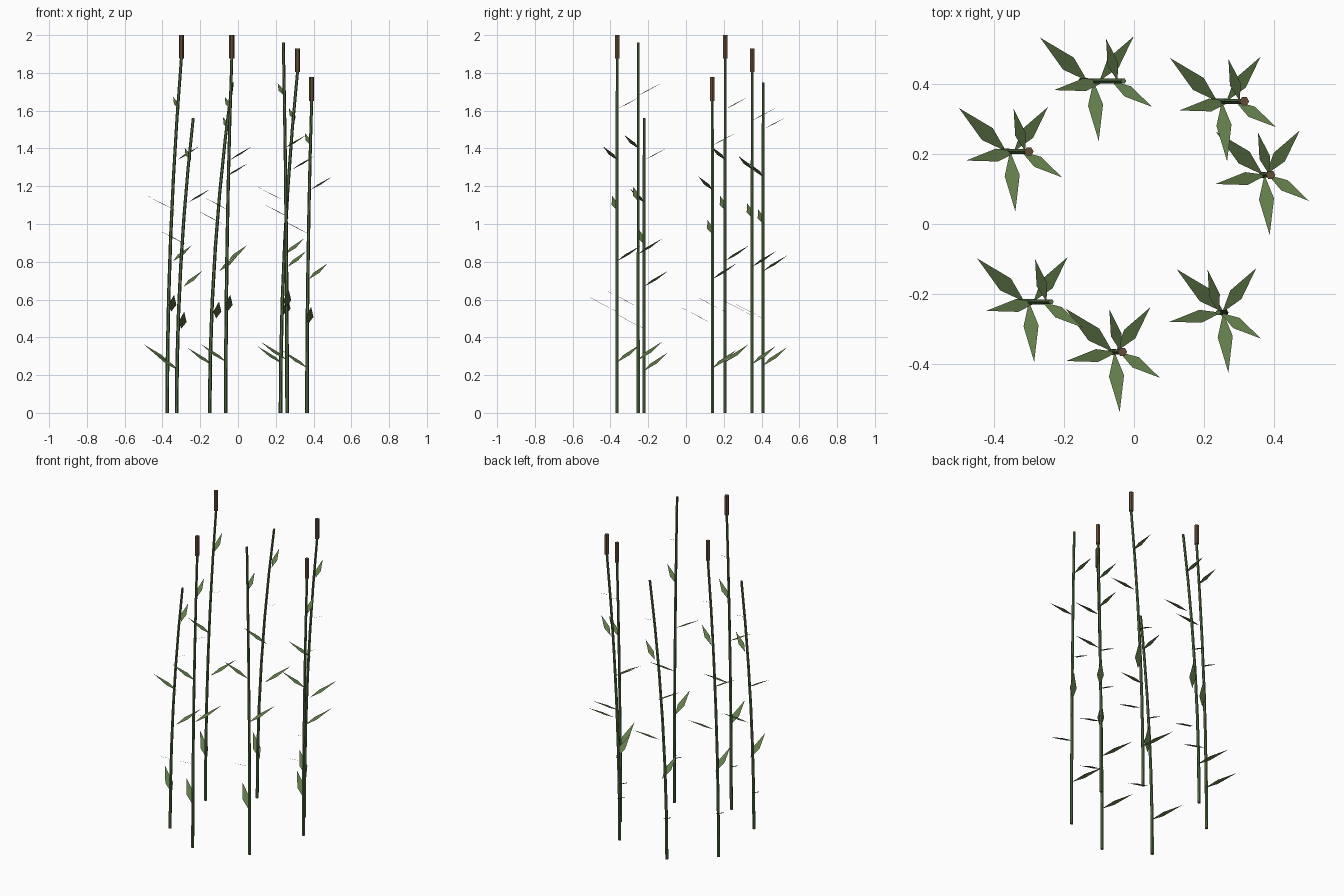
import bpy, bmesh, math
from mathutils import Vector

cube = bpy.data.objects.get("Cube")
if cube:
    bpy.data.objects.remove(cube, do_unlink=True)


def make_material(name, rgb):
    mat = bpy.data.materials.new(name)
    mat.use_nodes = True
    mat.diffuse_color = (*rgb, 1)
    mat.node_tree.nodes["Principled BSDF"].inputs["Base Color"].default_value = (*rgb, 1)
    return mat


STEM = make_material("stem green", (0.09, 0.16, 0.06))
LEAF = make_material("leaf green", (0.12, 0.195, 0.067))
HEAD = make_material("seed head brown", (0.125, 0.075, 0.04))

SIDES = 6
SEGMENTS = 6
LEAVES = 6
GOLDEN_ANGLE = math.pi * (3 - math.sqrt(5))
HEAD_HEIGHT = 0.125


def make_object(name, bm, mat):
    mesh = bpy.data.meshes.new(name)
    bm.to_mesh(mesh)
    bm.free()
    mesh.materials.append(mat)
    obj = bpy.data.objects.new(name, mesh)
    bpy.context.collection.objects.link(obj)
    return obj


def tube(name, centres, radii, mat):
    """Capped tube through level rings."""
    bm = bmesh.new()
    rings = []
    for centre, r in zip(centres, radii):
        angles = [2 * math.pi * i / SIDES for i in range(SIDES)]
        rings.append([bm.verts.new(centre + Vector((r * math.cos(a), r * math.sin(a), 0)))
                      for a in angles])
    for low, high in zip(rings, rings[1:]):
        for i in range(SIDES):
            j = (i + 1) % SIDES
            bm.faces.new((low[i], low[j], high[j], high[i]))
    bm.faces.new(rings[0][::-1])
    bm.faces.new(rings[-1])
    return make_object(name, bm, mat)


def add_leaf(bm, root, angle, length):
    """Flat kite-shaped blade rising outward."""
    along = Vector((math.cos(angle), math.sin(angle), 0.52)) * length
    across = Vector((-math.sin(angle), math.cos(angle), 0)) * length * 0.125
    middle = root + along * 0.4
    corners = (root, middle - across, root + along, middle + across)
    bm.faces.new([bm.verts.new(c) for c in corners])


def reed(number, base_x, y, top_x, height, has_head):
    base = Vector((base_x, y, 0))
    top = Vector((top_x, y, height))

    # Stem bends more toward the top
    steps = [i / SEGMENTS for i in range(SEGMENTS + 1)]
    centres = [Vector((base_x + (top_x - base_x) * t * t, y, height * t)) for t in steps]
    tube(f"stem_{number}", centres, [0.0098 - 0.002 * t for t in steps], STEM)

    # Leaves spiral up the stem and shrink
    bm = bmesh.new()
    for k in range(1, LEAVES + 1):
        root = base.lerp(top, k / (LEAVES + 1))
        add_leaf(bm, root, GOLDEN_ANGLE * k, 0.195 - 0.0115 * k)
    make_object(f"leaves_{number}", bm, LEAF)

    # Seed head
    if has_head:
        tube(f"seed_head_{number}", [top, top + Vector((0, 0, HEAD_HEIGHT))],
             [0.0135, 0.0135], HEAD)


# base x, y, top x, stem height, seed head
REEDS = [
    (-0.065, -0.365, -0.033, 1.875, True),
    (0.26, -0.253, 0.24, 1.96, False),
    (-0.325, -0.222, -0.237, 1.56, False),
    (0.365, 0.14, 0.39, 1.652, True),
    (-0.375, 0.207, -0.30, 1.875, True),
    (0.225, 0.35, 0.315, 1.805, True),
    (-0.15, 0.408, -0.03, 1.75, False),
]
for number, values in enumerate(REEDS, 1):
    reed(number, *values)
